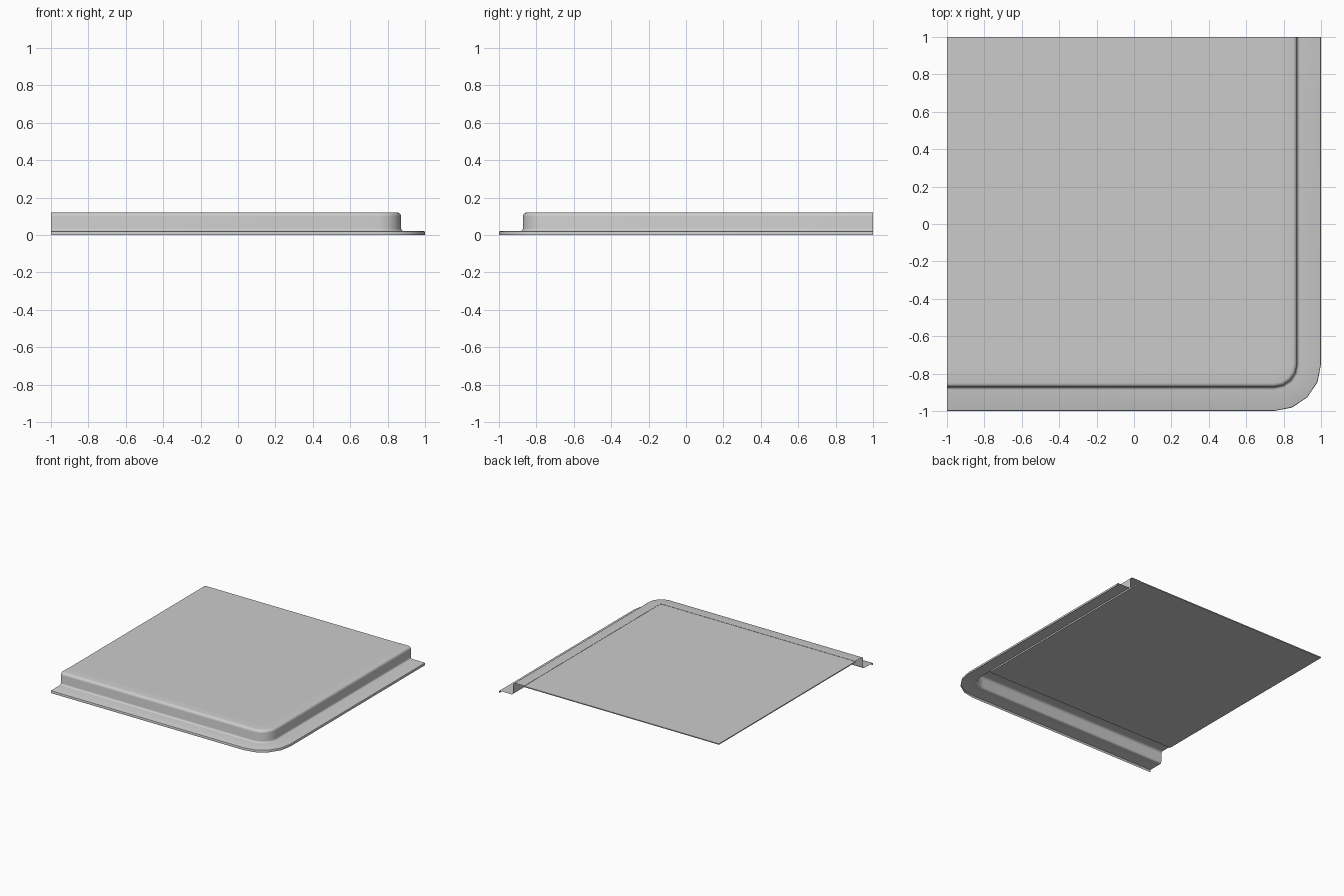
import bpy, bmesh, math

if "Cube" in bpy.data.objects:
    bpy.data.objects.remove(bpy.data.objects["Cube"])

C = 0.75       # centre of the rounded corner is (C, -C)
SEG = 4        # corner segments


def path(d):
    """Plan line at distance d from the corner centre: front edge, corner, right edge."""
    pts = [(-1, -C - d)]
    for i in range(SEG + 1):
        a = -math.pi / 2 + i * math.pi / 2 / SEG
        pts.append((C + d * math.cos(a), -C + d * math.sin(a)))
    return pts + [(C + d, 1)]


def fillet(cx, cz, r, a0, a1, n=4):
    """Arc points for the cross-section."""
    return [(cx + r * math.cos(math.radians(a0 + (a1 - a0) * i / n)),
             cz + r * math.sin(math.radians(a0 + (a1 - a0) * i / n))) for i in range(n + 1)]


def finish(name, bm):
    me = bpy.data.meshes.new(name)
    bm.to_mesh(me)
    bm.free()
    ob = bpy.data.objects.new(name, me)
    bpy.context.collection.objects.link(ob)
    bpy.ops.object.select_all(action='DESELECT')
    ob.select_set(True)
    bpy.context.view_layer.objects.active = ob
    bpy.ops.object.shade_smooth_by_angle(angle=math.radians(35))
    return ob


# Pressed rim: outer lip, flange, fillet, wall, rounded shoulder, top ledge, inner step
profile = [(1.0, 0.0)]
profile += fillet(0.994, 0.014, 0.006, 0, 90, 2)
profile += fillet(0.887, 0.035, 0.015, 270, 180)
profile += fillet(0.850, 0.098, 0.022, 0, 90)
profile += [(0.77, 0.12), (0.77, 0.112)]

bm = bmesh.new()
rows = [[bm.verts.new((x, y, z)) for x, y in path(r - C)] for r, z in profile]
for lo, hi in zip(rows, rows[1:]):
    for i in range(len(lo) - 1):
        bm.faces.new((lo[i], lo[i + 1], hi[i + 1], hi[i]))
finish("pressed_rim", bm)

# Flat top panel set into the rim
bm = bmesh.new()
outline = path(0.02) + [(-1, 1)]
base = bm.faces.new([bm.verts.new((x, y, 0.110)) for x, y in outline])
ext = bmesh.ops.extrude_face_region(bm, geom=[base], use_keep_orig=True)
for v in ext["geom"]:
    if isinstance(v, bmesh.types.BMVert):
        v.co.z = 0.118
bmesh.ops.recalc_face_normals(bm, faces=bm.faces)
finish("top_panel", bm)
